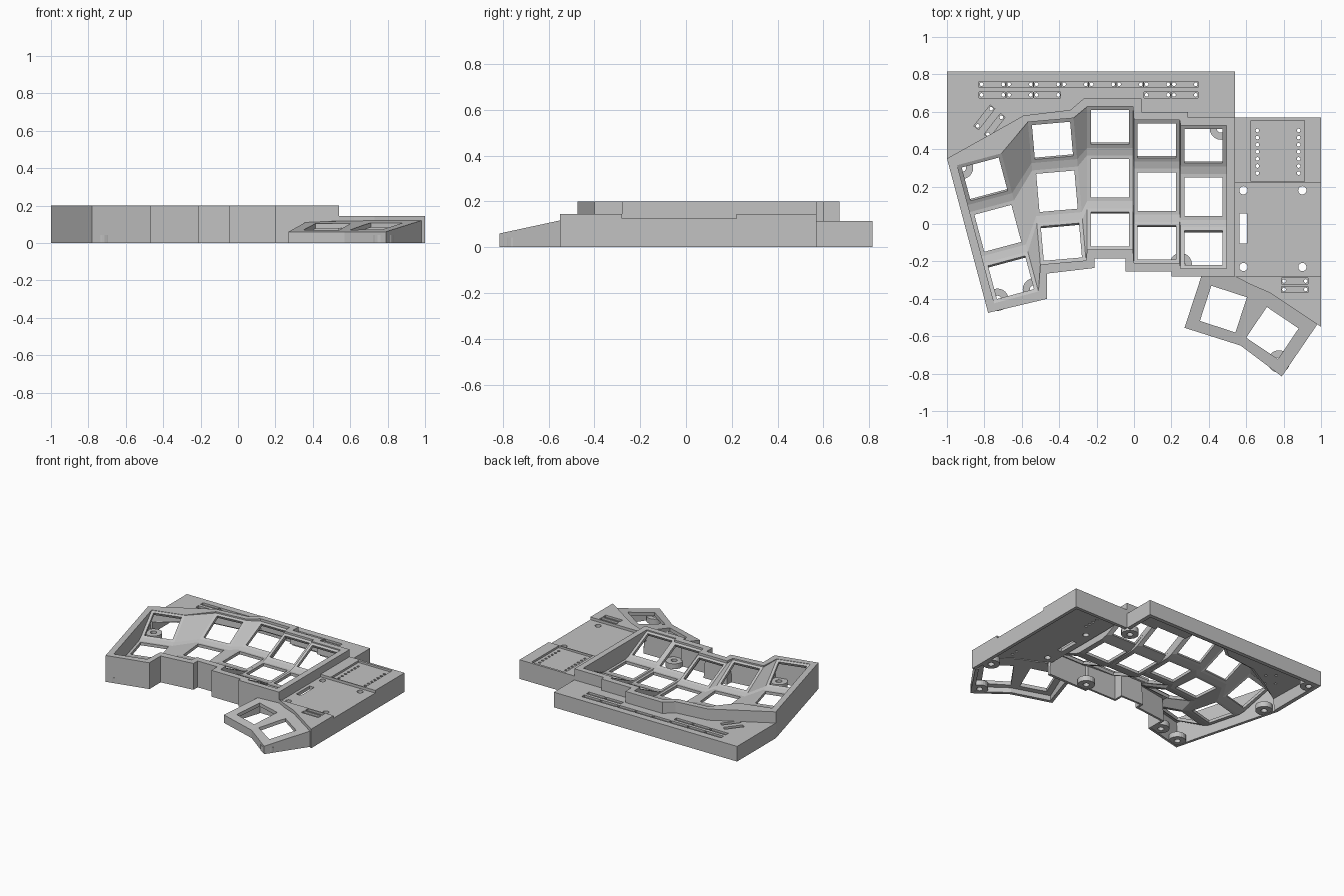
import bpy, bmesh
from math import sin, cos, radians
from mathutils import Vector, Matrix

cube = bpy.data.objects.get("Cube")
if cube:
    bpy.data.objects.remove(cube)

grey = bpy.data.materials.new("plain_grey")
grey.use_nodes = True
grey.diffuse_color = (0.54, 0.54, 0.54, 1)
grey.node_tree.nodes["Principled BSDF"].inputs["Base Color"].default_value = (0.54, 0.54, 0.54, 1)

RIM, SHELF, DECK, TRAY = 0.2, 0.115, 0.145, 0.125


def make(name, bm):
    mesh = bpy.data.meshes.new(name)
    bm.to_mesh(mesh)
    bm.free()
    mesh.materials.append(grey)
    ob = bpy.data.objects.new(name, mesh)
    bpy.context.collection.objects.link(ob)
    return ob


def shell(name, polys, thick, even=True):
    """Joined sheet of polygons, thickened inward."""
    bm = bmesh.new()
    for poly in polys:
        bm.faces.new([bm.verts.new(p) for p in poly])
    bmesh.ops.remove_doubles(bm, verts=bm.verts, dist=0.0005)
    bmesh.ops.recalc_face_normals(bm, faces=bm.faces)
    bm.faces.ensure_lookup_table()
    bm.normal_update()
    if bm.faces[0].normal.z < 0:
        bmesh.ops.reverse_faces(bm, faces=bm.faces)
    ob = make(name, bm)
    mod = ob.modifiers.new("thickness", "SOLIDIFY")
    mod.thickness, mod.offset, mod.use_even_offset = thick, -1, even
    return ob


def drop(path, bottom=0.0):
    """Vertical walls under a path."""
    return [[a, b, (b[0], b[1], bottom), (a[0], a[1], bottom)] for a, b in zip(path, path[1:])]


def at(points, z):
    return [(x, y, z) for x, y in points]


def prism(points, z0, z1):
    """Closed solid standing on an outline."""
    bm = bmesh.new()
    face = bm.faces.new([bm.verts.new(p) for p in at(points, z0)])
    out = bmesh.ops.extrude_face_region(bm, geom=[face])["geom"]
    verts = [g for g in out if isinstance(g, bmesh.types.BMVert)]
    bmesh.ops.translate(bm, verts=verts, vec=(0, 0, z1 - z0))
    bmesh.ops.recalc_face_normals(bm, faces=bm.faces)
    return bm


def box(bm, x, y, z, sx, sy, sz, turn=0):
    m = Matrix.Translation((x, y, z)) @ Matrix.Rotation(radians(turn), 4, "Z")
    bmesh.ops.create_cube(bm, size=1, matrix=m @ Matrix.Diagonal((sx, sy, sz, 1)))


def rod(bm, x, y, z, r, h, sides=16):
    bmesh.ops.create_cone(bm, cap_ends=True, segments=sides, radius1=r, radius2=r, depth=h,
                          matrix=Matrix.Translation((x, y, z)))


def slot(pockets, pins, x, y, z, turn=0):
    """Shallow pocket with a pin hole at each end."""
    box(pockets, x, y, z, 0.142, 0.032, 0.03, turn)
    for s in (-0.058, 0.058):
        rod(pins, x + s * cos(radians(turn)), y + s * sin(radians(turn)), z, 0.01, 0.2, 10)


def carve(ob, *cutters):
    """Cut away each cutter mesh, then bake the result."""
    helpers = []
    for bm in cutters:
        helper = make("cutter", bm)
        helper.hide_render = True
        mod = ob.modifiers.new("cut", "BOOLEAN")
        mod.operation, mod.solver, mod.object = "DIFFERENCE", "EXACT", helper
        helpers.append(helper)
    bpy.context.view_layer.update()
    graph = bpy.context.evaluated_depsgraph_get()
    mesh = bpy.data.meshes.new_from_object(ob.evaluated_get(graph))
    ob.modifiers.clear()
    ob.data = mesh
    for helper in helpers:
        bpy.data.objects.remove(helper)


# Key well: five curved columns of three framed openings
HOLE, FRAME, PITCH, TILT = 0.1025, 0.1225, 0.272, 26
columns = [(-0.728, -0.023, 0.08, 15), (-0.412, 0.175, 0.072, 5), (-0.128, 0.245, 0.064, 0),
           (0.122, 0.173, 0.068, 0), (0.372, 0.145, 0.074, 0)]


def key_corners(column, row, half):
    cx, cy, cz, turn = column
    t = radians(TILT * row)
    pts = []
    for u, v in ((-1, -1), (1, -1), (1, 1), (-1, 1)):
        p = Vector((u * half, row * PITCH + v * half * cos(t),
                    abs(row) * (FRAME * sin(radians(TILT)) + 0.01) + v * half * sin(t)))
        p.rotate(Matrix.Rotation(radians(turn), 3, "Z"))
        pts.append(p + Vector((cx, cy, cz)))
    return pts


polys, lefts, rights = [], [], []
for col in columns:
    plates = [key_corners(col, r, FRAME) for r in (-1, 0, 1)]
    for r, outer in zip((-1, 0, 1), plates):
        inner = key_corners(col, r, HOLE)
        for i in range(4):
            j = (i + 1) % 4
            polys.append([outer[i], outer[j], inner[j], inner[i]])
    for a, b in zip(plates, plates[1:]):
        polys.append([a[3], a[2], b[1], b[0]])
    lefts.append([p[k] for p in plates for k in (0, 3)])
    rights.append([p[k] for p in plates for k in (1, 2)])
for a, b in zip(rights, lefts[1:]):
    for i in range(5):
        polys.append([a[i], b[i], b[i + 1], a[i + 1]])

# Rim around the well and its outer walls
front_line = [(-0.78, -0.475), (-0.465, -0.4), (-0.465, -0.265), (-0.21, -0.235), (-0.21, -0.185),
              (-0.045, -0.185), (-0.045, -0.255), (0.2, -0.255), (0.2, -0.28), (0.54, -0.28)]
back_line = [(-1, 0.35), (-0.78, 0.473), (-0.59, 0.58), (-0.34, 0.61), (-0.27, 0.67),
             (0.04, 0.67), (0.04, 0.6), (0.29, 0.6), (0.29, 0.57), (0.54, 0.57)]
inner = [p for l, r in zip(lefts, rights) for p in (l[0], r[0])]
inner += rights[-1][1:5]
inner += [p for l, r in zip(lefts[::-1], rights[::-1]) for p in (r[5], l[5])]
inner += lefts[0][4:0:-1]
corner_a, corner_b = Vector(back_line[0]), Vector(front_line[0])
outer = front_line + [(0.54, p.y) for p in rights[-1][1:5]] + back_line[::-1]
outer += [tuple(corner_a.lerp(corner_b, k / 5)) for k in range(1, 5)]
for i in range(len(inner)):
    j = (i + 1) % len(inner)
    a, b = inner[i], inner[j]
    a2, b2 = Vector((a.x, a.y, RIM)), Vector((b.x, b.y, RIM))
    oa, ob_ = (*outer[i], RIM), (*outer[j], RIM)
    foot = 0 if i < 9 or i > 22 else 0.1
    polys += [[a, b, b2, a2], [a2, b2, ob_, oa]] + drop([oa, ob_], foot)
shell("key_well", polys, 0.022, even=False)

# Back shelf with slotted pockets and pin holes
outline = [(-1, 0.35), (-1, 0.815), (0.54, 0.815), (0.54, 0.57)]
shelf = shell("back_shelf", [at(outline + back_line[-2:0:-1], SHELF)] + drop(at(outline, SHELF)), 0.03)
pockets, pins = bmesh.new(), bmesh.new()
for i in range(8):
    slot(pockets, pins, -0.757 + 0.147 * i, 0.747, SHELF)
    if i < 3 or i > 5:
        slot(pockets, pins, -0.757 + 0.147 * i, 0.69, SHELF)
slot(pockets, pins, -0.8, 0.57, SHELF, 52)
slot(pockets, pins, -0.745, 0.525, SHELF, 52)
carve(shelf, pockets, pins)

# Controller deck: hollow block with a lowered tray
deck = make("controller_deck", prism(
    [(0.54, 0.57), (0.54, -0.28), (0.62, -0.322), (0.73, -0.37), (0.98, -0.537), (1, -0.55), (1, 0.57)], 0, DECK))
hollow, tray, pockets, pins = [bmesh.new() for _ in range(4)]
box(hollow, 0.74, -0.025, 0, 0.47, 1.14, 0.2)
box(tray, 0.8, -0.03, TRAY + 0.05, 0.6, 0.5, 0.1)
box(pockets, 0.768, 0.39, DECK, 0.285, 0.325, 0.03)
for y in (-0.305, -0.35):
    slot(pockets, pins, 0.86, y, DECK)
for x in (0.66, 0.88):
    for i in range(7):
        rod(pins, x, 0.272 + 0.038 * i, 0.12, 0.01, 0.15, 10)
for x in (0.585, 0.9):
    for y in (0.18, -0.23):
        rod(pins, x, y, 0.12, 0.022, 0.15, 20)
box(pins, 0.583, -0.025, 0.12, 0.04, 0.16, 0.15)
carve(deck, hollow, tray, pockets, pins)

# Thumb cluster with two openings
path = [(0.36, -0.28, 0.11), (0.27, -0.555, 0.06), (0.57, -0.65, 0.06),
        (0.79, -0.815, 0.06), (0.98, -0.537, 0.12)]
q1, q2, q3 = (0.54, -0.28, 0.118), (0.62, -0.322, 0.118), (0.73, -0.37, 0.12)
thumb = shell("thumb_cluster", [path[:3] + [q2, q1], path[2:] + [q3, q2]] + drop(path), 0.025)
keys = bmesh.new()
box(keys, 0.478, -0.455, 0.12, 0.2, 0.198, 0.19, -18)
box(keys, 0.74, -0.583, 0.12, 0.205, 0.198, 0.19, -34)
carve(thumb, keys)

# Screw bosses inside the base
bosses = [(-0.92, 0.3), (-0.535, -0.35), (-0.73, -0.405), (0.25, -0.215), (0.465, 0.51),
          (0.775, -0.735), (-0.94, 0.755), (0.935, -0.42)]
for n, (x, y) in enumerate(bosses):
    body, bore = bmesh.new(), bmesh.new()
    rod(body, x, y, 0.022, 0.06, 0.04, 24)
    rod(bore, x, y, 0.022, 0.022, 0.1, 16)
    carve(make("screw_boss_%d" % (n + 1), body), bore)
